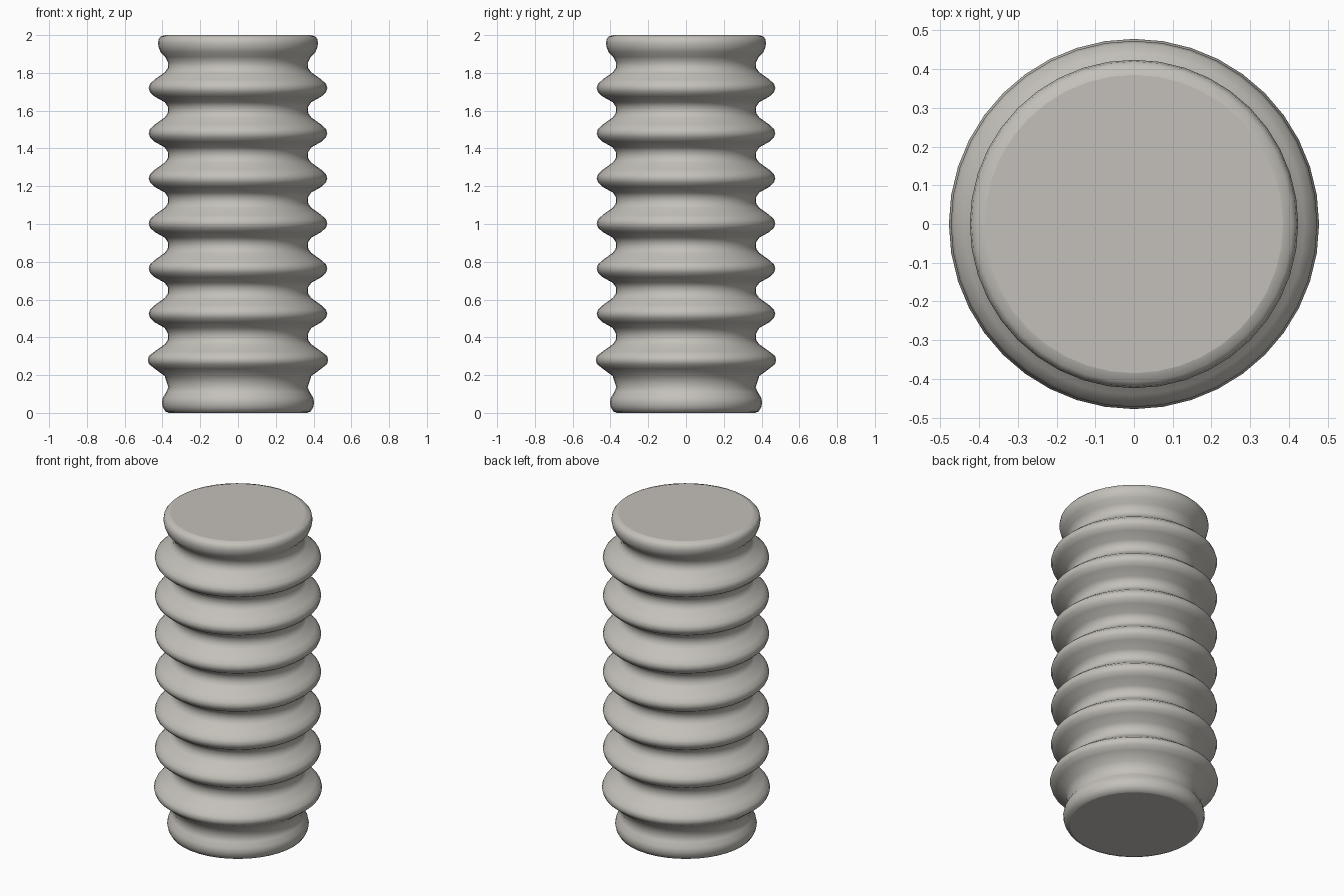
import bpy, bmesh, math

if "Cube" in bpy.data.objects:
    bpy.data.objects.remove(bpy.data.objects["Cube"])

SEGMENTS = 40

# Warm grey rubber
rubber = bpy.data.materials.new("warm_grey_rubber")
rubber.diffuse_color = (0.55, 0.53, 0.49, 1)
rubber.use_nodes = True
rubber.node_tree.nodes["Principled BSDF"].inputs["Base Color"].default_value = rubber.diffuse_color

# Profile (radius, height): bottom collar, seven pleats, top collar
profile = [(0.365, 0.0), (0.385, 0.008), (0.398, 0.03), (0.403, 0.055),
           (0.398, 0.08), (0.38, 0.11), (0.369, 0.135)]
peaks = [(0.478, 0.28)] + [(0.473, 0.525 + 0.239 * i) for i in range(6)]
for i, (r, z) in enumerate(peaks):
    low = 0.085 if i == 0 else 0.075
    profile += [(0.388, z - low), (0.442, z - 0.045), (r - 0.007, z - 0.022),
                (r, z), (r - 0.007, z + 0.022), (0.44, z + 0.046),
                (0.388, z + 0.083), (0.372, z + 0.105)]
    if i < 6:
        profile.append((0.371, z + 0.139))
profile += [(0.370, 1.855), (0.385, 1.885), (0.41, 1.91), (0.42, 1.935),
            (0.424, 1.957), (0.42, 1.98), (0.408, 1.993), (0.385, 2.0)]

# Bellows body: the profile turned around the z axis, with closed ends
bm = bmesh.new()
rings = []
for r, z in profile:
    rings.append([bm.verts.new((r * math.cos(2 * math.pi * k / SEGMENTS),
                                r * math.sin(2 * math.pi * k / SEGMENTS), z))
                  for k in range(SEGMENTS)])
for a, b in zip(rings, rings[1:]):
    for k in range(SEGMENTS):
        n = (k + 1) % SEGMENTS
        bm.faces.new((a[k], a[n], b[n], b[k])).smooth = True
bm.faces.new(rings[0][::-1])
bm.faces.new(rings[-1])

mesh = bpy.data.meshes.new("bellows")
bm.to_mesh(mesh)
bm.free()
mesh.materials.append(rubber)
bellows = bpy.data.objects.new("bellows", mesh)
bpy.context.collection.objects.link(bellows)
